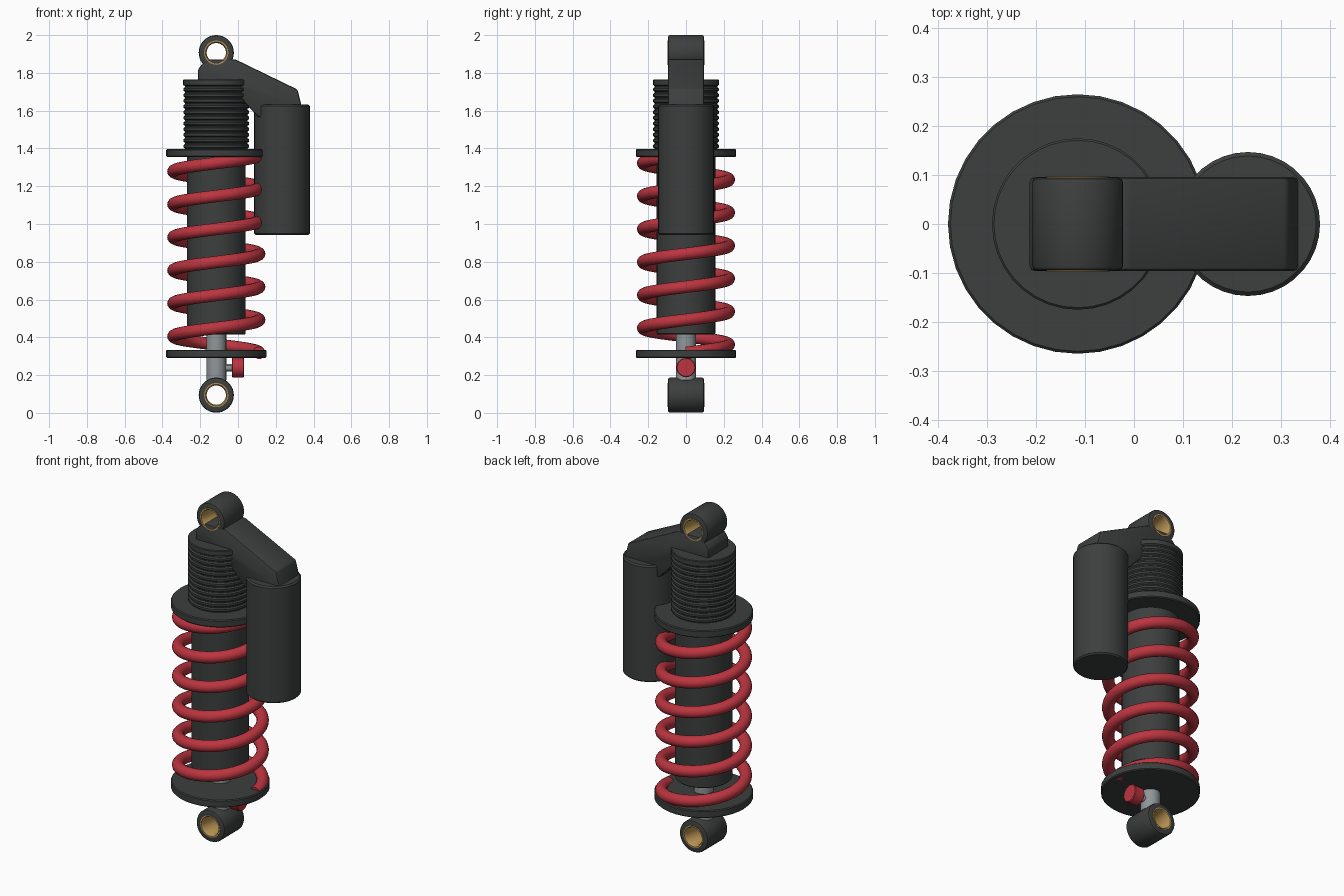
import bpy, bmesh, math
from mathutils import Matrix, Vector

if "Cube" in bpy.data.objects:
    bpy.data.objects.remove(bpy.data.objects["Cube"])

AX = -0.115  # x of the shock's main axis


def material(name, rgb):
    m = bpy.data.materials.new(name)
    m.diffuse_color = (*rgb, 1)
    m.use_nodes = True
    m.node_tree.nodes["Principled BSDF"].inputs["Base Color"].default_value = m.diffuse_color
    return m


DARK = material("dark_metal", (0.045, 0.05, 0.048))
RED = material("red_paint", (0.50, 0.035, 0.05))
BRASS = material("brass", (0.50, 0.30, 0.09))
STEEL = material("steel", (0.28, 0.31, 0.32))


def finish(name, bm, mat, angle=30):
    bmesh.ops.remove_doubles(bm, verts=bm.verts, dist=1e-5)
    bmesh.ops.recalc_face_normals(bm, faces=bm.faces)
    me = bpy.data.meshes.new(name)
    bm.to_mesh(me)
    bm.free()
    ob = bpy.data.objects.new(name, me)
    bpy.context.collection.objects.link(ob)
    me.materials.append(mat)
    bpy.ops.object.select_all(action='DESELECT')
    bpy.context.view_layer.objects.active = ob
    ob.select_set(True)
    bpy.ops.object.shade_smooth_by_angle(angle=math.radians(angle))
    return ob


def lathe(name, profile, loc, mat, axis='Z', closed=False, n=36):
    """Spin a (radius, height) profile around an axis through loc."""
    rot = {'Z': Matrix(), 'X': Matrix.Rotation(math.pi / 2, 4, 'Y'),
           'Y': Matrix.Rotation(-math.pi / 2, 4, 'X')}[axis]
    mtx = Matrix.Translation(loc) @ rot
    bm = bmesh.new()
    rings = []
    for r, h in profile:
        if r == 0:
            rings.append([bm.verts.new(mtx @ Vector((0, 0, h)))] * n)
        else:
            rings.append([bm.verts.new(mtx @ Vector((r * math.cos(t), r * math.sin(t), h)))
                          for t in (2 * math.pi * i / n for i in range(n))])
    pairs = list(zip(rings, rings[1:]))
    if closed:
        pairs.append((rings[-1], rings[0]))
    for a, b in pairs:
        for i in range(n):
            j = (i + 1) % n
            bm.faces.new(list(dict.fromkeys((a[i], a[j], b[j], b[i]))))
    return finish(name, bm, mat)


def cylinder(name, r, lo, hi, loc, mat, axis='Z', bev=0.005, n=36):
    prof = [(0, lo), (r - bev, lo), (r, lo + bev), (r, hi - bev), (r - bev, hi), (0, hi)]
    return lathe(name, prof, loc, mat, axis, n=n)


# Mounting eyes with brass bushings
for tag, z in (("lower", 0.094), ("upper", 1.907)):
    h, b, r = 0.095, 0.01, 0.093
    lathe(tag + "_eye", [(0.062, -h), (r - b, -h), (r - 0.003, -h + 0.003), (r, -h + b),
                         (r, h - b), (r - 0.003, h - 0.003), (r - b, h), (0.062, h)],
          (AX, 0, z), DARK, 'Y', True)
    lathe(tag + "_bushing", [(0.064, -0.097), (0.064, 0.097), (0.057, 0.097), (0.051, 0.085),
                             (0.051, -0.085), (0.057, -0.097)], (AX, 0, z), BRASS, 'Y', True)

# Damper body, piston rod, spring seats
cylinder("damper_body", 0.155, 0.415, 1.45, (AX, 0, 0), DARK)
cylinder("piston_rod", 0.053, 0.17, 0.45, (AX, 0, 0), STEEL, n=24)
cylinder("lower_spring_seat", 0.265, 0.29, 0.334, (AX, 0, 0), DARK)
cylinder("upper_spring_collar", 0.265, 1.354, 1.397, (AX, 0, 0), DARK)

# Threaded sleeve: stacked ridges
prof = [(0, 1.38), (0.166, 1.38)]
pitch = 0.03
for i in range(11):
    z = 1.40 + i * pitch
    prof += [(0.166, z), (0.174, z + 0.006), (0.174, z + 0.018), (0.166, z + 0.024)]
prof += [(0.166, 1.73), (0.175, 1.736), (0.175, 1.762), (0.171, 1.766), (0, 1.766)]
lathe("threaded_sleeve", prof, (AX, 0, 0), DARK)

# Reservoir and adjuster knob
cylinder("reservoir", 0.147, 0.943, 1.632, (0.233, 0, 0), DARK, bev=0.008)
cylinder("adjuster_knob", 0.052, -0.033, 0.032, (0, 0, 0.24), RED, 'X', 0.004, 12)
cylinder("adjuster_stem", 0.02, -0.115, -0.03, (0, 0, 0.24), STEEL, 'X', 0.002, 12)

# Bridge between damper head and reservoir
outline = [(-0.213, 1.72), (-0.213, 1.815), (-0.195, 1.842), (-0.15, 1.872), (-0.015, 1.872),
           (0.315, 1.712), (0.337, 1.625), (0.337, 1.565), (0.108, 1.565), (0.02, 1.66),
           (-0.02, 1.72)]
bm = bmesh.new()
face = bm.faces.new([bm.verts.new((x, -0.096, z)) for x, z in outline])
ext = bmesh.ops.extrude_face_region(bm, geom=[face])
bmesh.ops.translate(bm, vec=(0, 0.192, 0),
                    verts=[v for v in ext["geom"] if isinstance(v, bmesh.types.BMVert)])
bmesh.ops.recalc_face_normals(bm, faces=bm.faces)
bmesh.ops.bevel(bm, geom=bm.edges[:], offset=0.01, segments=2, affect='EDGES', profile=0.5)
finish("reservoir_bridge", bm, DARK)

# Coil spring: circular section swept along a helix
turns, steps, sides, R, w = 6, 40, 14, 0.227, 0.033
z0, z1 = 0.318, 1.366
rise = (z1 - z0) / turns / (2 * math.pi)
bm = bmesh.new()
rings = []
for k in range(turns * steps + 1):
    t = 2 * math.pi * k / steps
    out = Vector((math.cos(t), math.sin(t), 0))
    tan = Vector((-R * math.sin(t), R * math.cos(t), rise)).normalized()
    up = out.cross(tan)
    c = Vector((AX, 0, z0 + rise * t)) + out * R
    rings.append([bm.verts.new(c + w * (out * math.cos(a) + up * math.sin(a)))
                  for a in (2 * math.pi * s / sides for s in range(sides))])
for a, b in zip(rings, rings[1:]):
    for i in range(sides):
        j = (i + 1) % sides
        bm.faces.new((a[i], a[j], b[j], b[i]))
bm.faces.new(rings[0])
bm.faces.new(rings[-1])
finish("coil_spring", bm, RED, 40)
